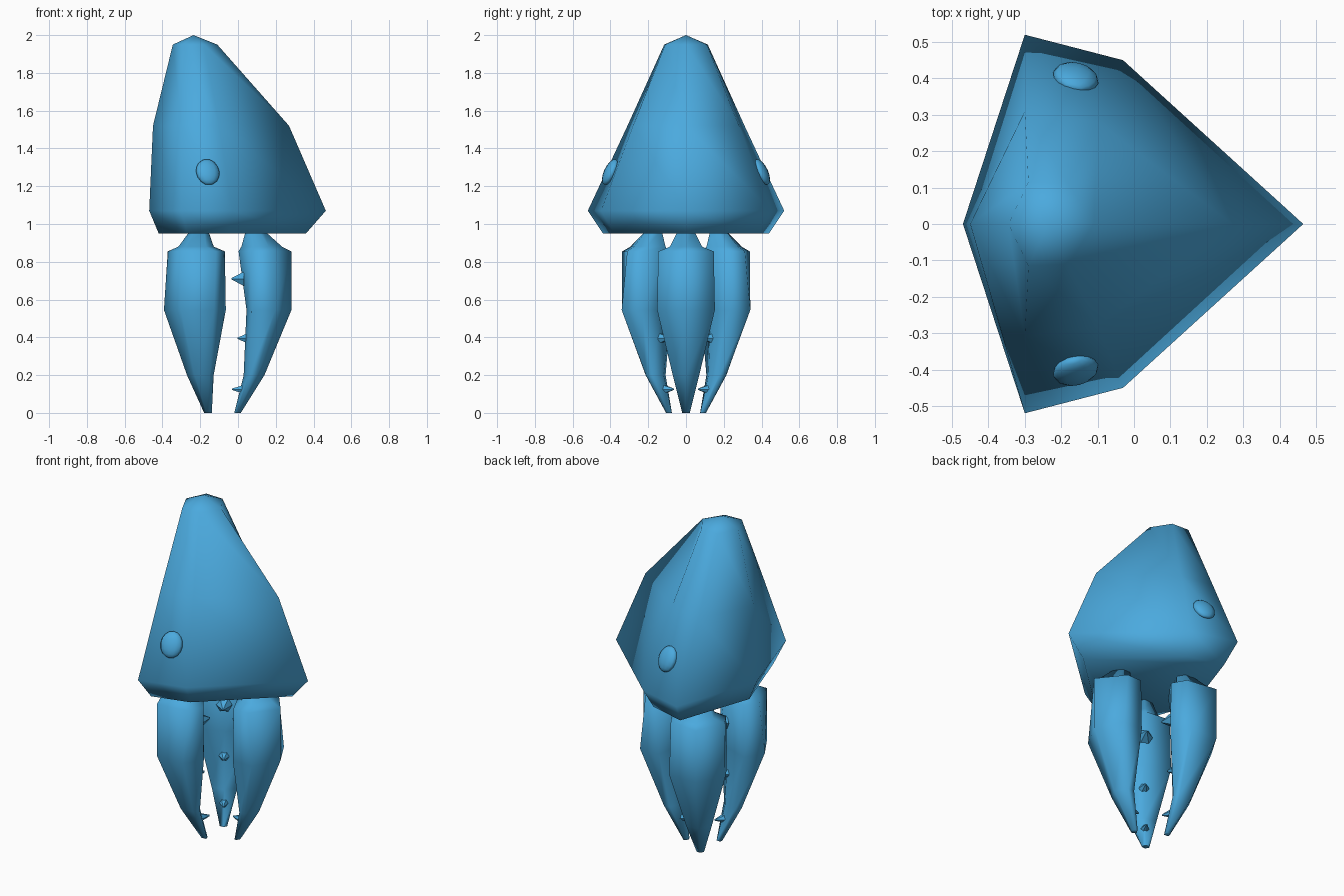
import bpy, bmesh, math
from mathutils import Matrix, Vector

if "Cube" in bpy.data.objects:
    bpy.data.objects.remove(bpy.data.objects["Cube"])

blue = bpy.data.materials.new("blue")
blue.diffuse_color = (0.07, 0.40, 0.73, 1)
blue.use_nodes = True
blue.node_tree.nodes["Principled BSDF"].inputs["Base Color"].default_value = blue.diffuse_color


def finish(bm, name, angle):
    bmesh.ops.recalc_face_normals(bm, faces=bm.faces)
    mesh = bpy.data.meshes.new(name)
    bm.to_mesh(mesh)
    bm.free()
    ob = bpy.data.objects.new(name, mesh)
    bpy.context.collection.objects.link(ob)
    mesh.materials.append(blue)
    bpy.ops.object.select_all(action='DESELECT')
    ob.select_set(True)
    bpy.context.view_layer.objects.active = ob
    bpy.ops.object.shade_smooth_by_angle(angle=math.radians(angle))
    return ob


def loft(bm, rings, apex=None):
    """Skin six-sided rings; each is (z, A, (B), (C), D) mirrored across y = 0."""
    loops = []
    for z, a, b, c, d in rings:
        pts = [(a, 0), b, c, (d, 0), (c[0], -c[1]), (b[0], -b[1])]
        loops.append([bm.verts.new((x, y, z)) for x, y in pts])
    for lo, hi in zip(loops, loops[1:]):
        for i in range(6):
            j = (i + 1) % 6
            bm.faces.new((lo[i], lo[j], hi[j], hi[i]))
    bm.faces.new(loops[0])
    if apex:
        tip = bm.verts.new(apex)
        for i in range(6):
            bm.faces.new((loops[-1][i], loops[-1][(i + 1) % 6], tip))
    else:
        bm.faces.new(loops[-1])


# Head: tapering six-sided hood, pointed towards +x
bm = bmesh.new()
loft(bm, [
    (0.95, -0.42, (-0.27, 0.44), (-0.05, 0.38), 0.36),
    (1.07, -0.47, (-0.30, 0.52), (-0.03, 0.45), 0.465),
    (1.52, -0.45, (-0.30, 0.31), (-0.10, 0.28), 0.27),
    (1.95, -0.345, (-0.29, 0.115), (-0.18, 0.11), -0.11),
], apex=(-0.235, 0, 2.0))
finish(bm, "head", 100)

# Eyes: flattened spheres lying on both sides of the head
for side, label in ((1, "back"), (-1, "front")):
    bm = bmesh.new()
    bmesh.ops.create_uvsphere(bm, u_segments=12, v_segments=8, radius=1)
    place = (Matrix.Diagonal((1, side, 1, 1))
             @ Matrix.Translation((-0.16, 0.402, 1.275))
             @ Matrix.Rotation(math.radians(-14), 4, 'Z')
             @ Matrix.Rotation(math.radians(25), 4, 'X')
             @ Matrix.Diagonal((0.064, 0.03, 0.074, 1)))
    bmesh.ops.transform(bm, matrix=place, verts=bm.verts)
    finish(bm, "eye_" + label, 80)

# Claws: three around a vertical axis, each with teeth on its inner side
claw_rings = [
    (0.0, 0.122, (0.11, 0.02), (0.098, 0.02), 0.087),
    (0.20, 0.247, (0.205, 0.07), (0.165, 0.07), 0.137),
    (0.545, 0.39, (0.305, 0.153), (0.18, 0.153), 0.152),
    (0.855, 0.39, (0.275, 0.147), (0.18, 0.147), 0.11),
    (0.88, 0.34, (0.27, 0.085), (0.19, 0.085), 0.125),
    (0.97, 0.24, (0.215, 0.04), (0.175, 0.04), 0.15),
]
# tooth: height, tip distance, base distance, radius
teeth = [(0.71, 0.072, 0.14, 0.045), (0.395, 0.105, 0.155, 0.03),
         (0.125, 0.075, 0.13, 0.024)]
for k in range(3):
    spin = (Matrix.Translation((-0.107, 0, 0))
            @ Matrix.Rotation(math.radians(120 * k), 4, 'Z'))
    bm = bmesh.new()
    loft(bm, claw_rings)
    bmesh.ops.transform(bm, matrix=spin, verts=bm.verts)
    finish(bm, f"claw_{k + 1}", 80)

    bm = bmesh.new()
    for z, tip, base, radius in teeth:
        bmesh.ops.create_cone(
            bm, cap_ends=True, segments=6, radius1=radius, radius2=0.004,
            depth=base - tip,
            matrix=spin @ Matrix.Translation(((tip + base) / 2, 0, z))
            @ Matrix.Rotation(math.radians(-90), 4, 'Y'))
    finish(bm, f"claw_teeth_{k + 1}", 30)
